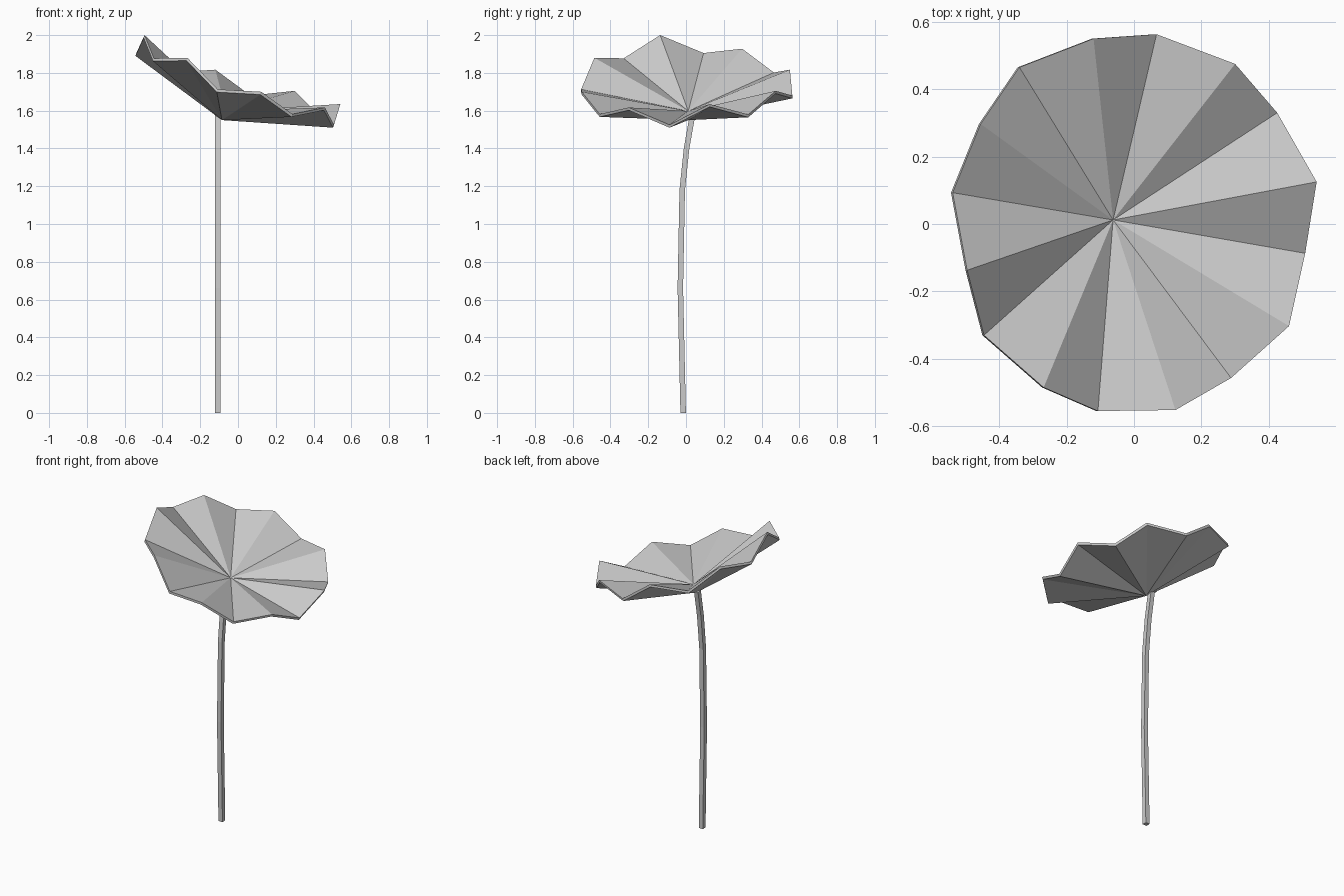
import bpy, bmesh

if "Cube" in bpy.data.objects:
    bpy.data.objects.remove(bpy.data.objects["Cube"])


def new_object(name, bm):
    bmesh.ops.recalc_face_normals(bm, faces=bm.faces)
    me = bpy.data.meshes.new(name)
    bm.to_mesh(me)
    bm.free()
    ob = bpy.data.objects.new(name, me)
    bpy.context.collection.objects.link(ob)
    return ob


# Pleated leaf: rim outline (x, y, z) going counter-clockwise
rim = [(.542, .125, 1.635), (.425, .33, 1.58), (.30, .475, 1.705), (.067, .563, 1.68),
       (-.12, .55, 1.817), (-.34, .465, 1.802), (-.455, .297, 1.928), (-.538, .093, 1.905),
       (-.495, -.137, 2.0), (-.445, -.33, 1.877), (-.268, -.485, 1.88), (-.107, -.555, 1.713),
       (.123, -.552, 1.70), (.288, -.457, 1.582), (.46, -.303, 1.617), (.508, -.087, 1.525)]
bm = bmesh.new()
top_hub = bm.verts.new((-.062, .012, 1.598))
low_hub = bm.verts.new((-.085, .012, 1.55))
top = [bm.verts.new(p) for p in rim]
low = [bm.verts.new((x - .005, y, z - .015)) for x, y, z in rim]
n = len(rim)
for i in range(n):
    j = (i + 1) % n
    bm.faces.new((top_hub, top[i], top[j]))
    bm.faces.new((low_hub, low[j], low[i]))
    bm.faces.new((top[i], low[i], low[j], top[j]))
new_object("leaf", bm)

# Square stem swept along a gentle curve (y, z)
path = [(-.015, 0), (-.030, .66), (-.020, 1.18), (.003, 1.40), (.034, 1.575)]
h = .0145
bm = bmesh.new()
rings = [[bm.verts.new((-.107 + sx * h, y + sy * h, z - sy * h * tilt))
          for sx, sy in ((-1, -1), (1, -1), (1, 1), (-1, 1))]
         for (y, z), tilt in zip(path, (0, 0, .06, .14, .17))]
for a, b in zip(rings, rings[1:]):
    for i in range(4):
        j = (i + 1) % 4
        bm.faces.new((a[i], a[j], b[j], b[i]))
bm.faces.new(rings[0][::-1])
bm.faces.new(rings[-1])
new_object("stem", bm)
